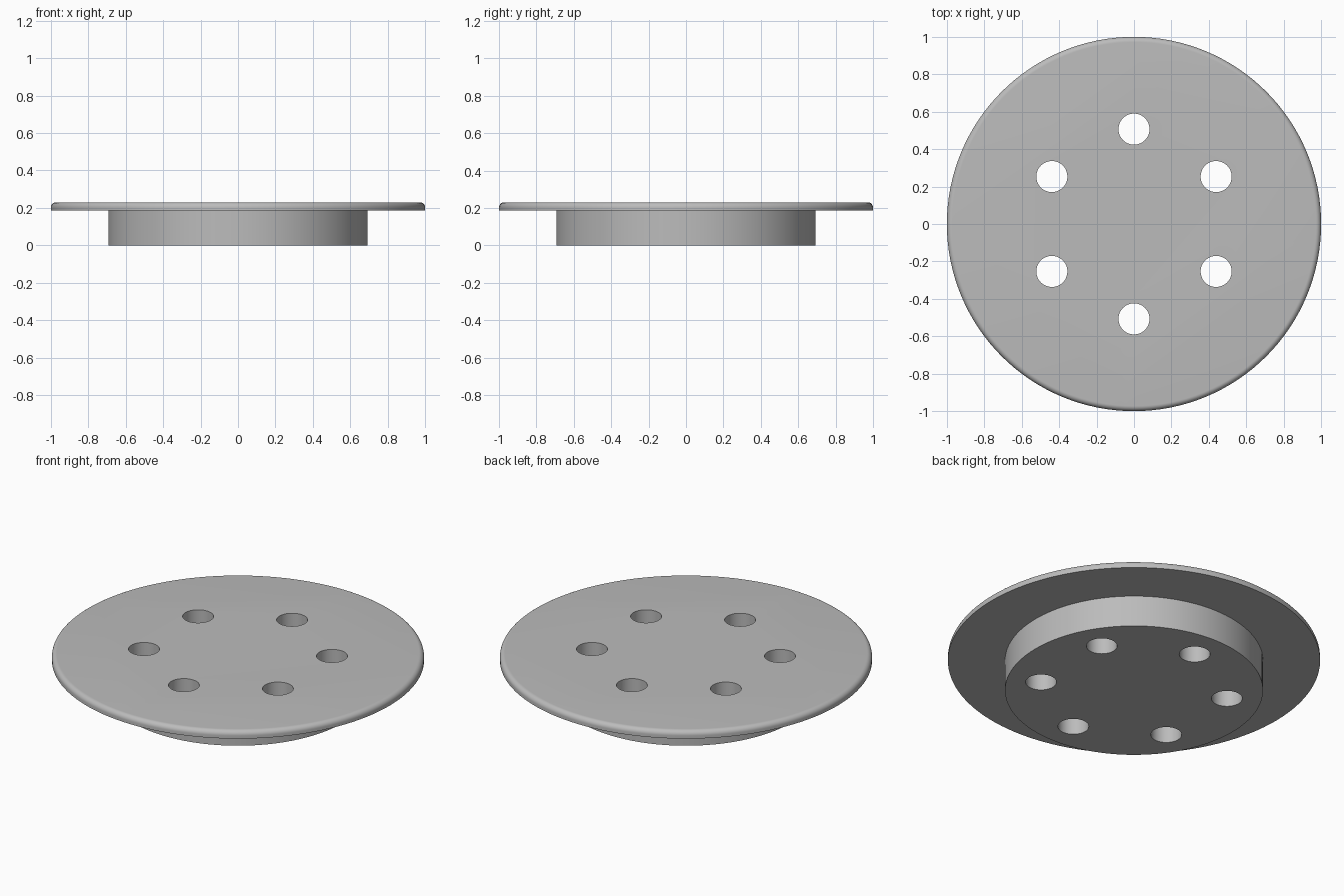
import bpy, bmesh, math

if "Cube" in bpy.data.objects:
    bpy.data.objects.remove(bpy.data.objects["Cube"])

SEG = 128
HUB_R, RIM_R, HUB_H, TOP = 0.693, 1.0, 0.185, 0.23
FILLET = 0.028
HOLE_R, HOLE_RING = 0.083, 0.507

grey = bpy.data.materials.new("plain grey")
grey.diffuse_color = (0.5, 0.5, 0.5, 1)
grey.use_nodes = True
grey.node_tree.nodes["Principled BSDF"].inputs["Base Color"].default_value = grey.diffuse_color


def lathe(name, profile):
    """Closed solid of revolution from (radius, z) points, bottom to top."""
    bm = bmesh.new()
    rings = [[bm.verts.new((r * math.cos(2 * math.pi * i / SEG),
                            r * math.sin(2 * math.pi * i / SEG), z))
              for i in range(SEG)] for r, z in profile]
    for a, b in zip(rings, rings[1:]):
        for i in range(SEG):
            j = (i + 1) % SEG
            bm.faces.new((a[i], a[j], b[j], b[i]))
    bm.faces.new(rings[0][::-1])
    bm.faces.new(rings[-1])
    mesh = bpy.data.meshes.new(name)
    bm.to_mesh(mesh)
    bm.free()
    mesh.materials.append(grey)
    obj = bpy.data.objects.new(name, mesh)
    bpy.context.collection.objects.link(obj)
    return obj


# Hub with a wide rim, rounded along its upper edge
profile = [(HUB_R, 0), (HUB_R, HUB_H), (RIM_R, HUB_H)]
for k in range(9):
    a = math.pi / 2 * k / 8
    profile.append((RIM_R - FILLET + FILLET * math.cos(a),
                    TOP - FILLET + FILLET * math.sin(a)))
flange = lathe("flanged_disc", profile)

# Ring of six through holes, cut with one joined cutter
bm = bmesh.new()
for k in range(6):
    a = math.radians(30 + 60 * k)
    new = bmesh.ops.create_cone(bm, cap_ends=True, segments=48,
                                radius1=HOLE_R, radius2=HOLE_R, depth=1)
    bmesh.ops.translate(bm, verts=new["verts"],
                        vec=(HOLE_RING * math.cos(a), HOLE_RING * math.sin(a), 0.1))
mesh = bpy.data.meshes.new("hole_cutter")
bm.to_mesh(mesh)
bm.free()
mesh.materials.append(grey)
cutter = bpy.data.objects.new("hole_cutter", mesh)
bpy.context.collection.objects.link(cutter)

mod = flange.modifiers.new("holes", "BOOLEAN")
mod.object = cutter
mod.solver = "EXACT"
bpy.context.view_layer.objects.active = flange
flange.select_set(True)
bpy.ops.object.modifier_apply(modifier=mod.name)
bpy.data.objects.remove(cutter)

# Smooth walls with crisp edges
bpy.ops.object.shade_smooth_by_angle(angle=math.radians(30))
